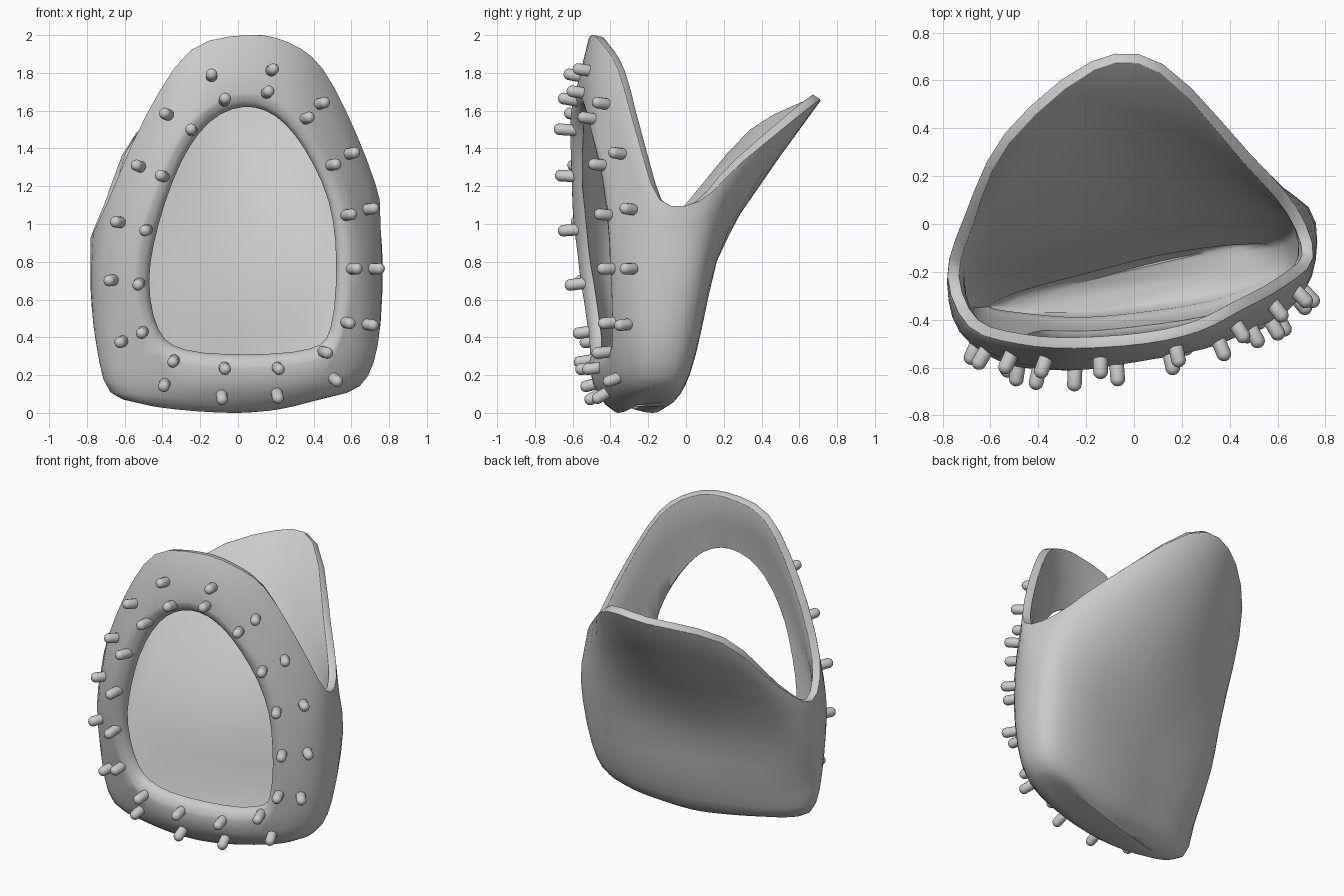
import bpy, bmesh
from mathutils import Vector
from mathutils.bvhtree import BVHTree

if "Cube" in bpy.data.objects:
    bpy.data.objects.remove(bpy.data.objects["Cube"])


def spline(p, n, closed):
    """Catmull-Rom through points p with n steps per span."""
    p = [Vector(v) for v in p]
    k = len(p)
    out = []
    for i in range(k if closed else k - 1):
        if closed:
            a, b, c, d = (p[(i + o) % k] for o in (-1, 0, 1, 2))
        else:
            b, c = p[i], p[i + 1]
            a = p[i - 1] if i else b * 2 - c
            d = p[i + 2] if i + 2 < k else c * 2 - b
        for s in range(n):
            t = s / n
            out.append(b + (c - a) * (t / 2) + (a * 2 - b * 5 + c * 4 - d) * (t * t / 2)
                       + (b * 3 - a - c * 3 + d) * (t ** 3 / 2))
    if not closed:
        out.append(p[-1])
    return out


def loft(bm, rings, cap_end):
    vs = [[bm.verts.new(c) for c in r] for r in rings]
    n = len(vs[0])
    for lo, hi in zip(vs, vs[1:]):
        for i in range(n):
            j = (i + 1) % n
            bm.faces.new((lo[i], lo[j], hi[j], hi[i]))
    bm.faces.new(vs[0][::-1])
    if cap_end:
        bm.faces.new(vs[-1])
    bm.normal_update()


def make_object(name, bm):
    me = bpy.data.meshes.new(name)
    bm.to_mesh(me)
    ob = bpy.data.objects.new(name, me)
    bpy.context.collection.objects.link(ob)
    return ob


def activate(ob):
    bpy.ops.object.select_all(action='DESELECT')
    ob.select_set(True)
    bpy.context.view_layer.objects.active = ob


# Pouch rings, anticlockwise from the front centre: rim, middle, low
rim = [(.05, -.5, 2), (.27, -.45, 1.96), (.45, -.36, 1.82), (.63, -.26, 1.47), (.75, -.14, 1.13),
       (.68, .07, 1.12), (.48, .3, 1.33), (.12, .67, 1.63), (-.18, .68, 1.63), (-.54, .38, 1.48),
       (-.71, .03, 1.1), (-.78, -.22, .93), (-.69, -.43, 1.12), (-.49, -.5, 1.57), (-.25, -.52, 1.92)]
mid = [(0, -.61, 1.4), (.3, -.55, 1.3), (.53, -.44, 1.08), (.68, -.32, .85), (.76, -.15, .75),
       (.73, .07, .78), (.48, .16, .8), (.1, .14, .8), (-.2, .08, .8), (-.55, -.03, .78),
       (-.73, -.14, .7), (-.78, -.26, .65), (-.73, -.45, .75), (-.55, -.58, .95), (-.28, -.63, 1.3)]
low = [(0, -.505, .3), (.3, -.46, .3), (.52, -.39, .32), (.67, -.3, .36), (.74, -.17, .36),
       (.69, .01, .34), (.45, .05, .3), (.1, .01, .3), (-.2, -.07, .3), (-.5, -.16, .3),
       (-.67, -.24, .33), (-.75, -.34, .36), (-.68, -.44, .33), (-.5, -.49, .3), (-.25, -.52, .3)]


def shrink(p, left, right, sy, z):
    mid_y = -.265 + .11 * p[0]
    rise = .06 if p[0] < 0 else .12
    return (p[0] * (left if p[0] < 0 else right), mid_y + (p[1] - mid_y) * sy, z + rise * p[0] ** 2)


bot = [shrink(p, .9, .87, .7, .075) for p in low]
cap = [shrink(p, .6, .55, .36, .0) for p in low]
cols = [spline(c, 3, False) for c in zip(cap, bot, low, mid, rim)]
rings = [spline(r, 3, True) for r in zip(*cols)]
base = min(v.z for r in rings for v in r)
rings = [[Vector((v.x, v.y, v.z - base)) for v in r] for r in rings]
bm = bmesh.new()
loft(bm, rings, False)
bvh = BVHTree.FromBMesh(bm)
pouch = make_object("pouch", bm)
bm.free()

# Wall thins out towards the rim and under the base
wall = pouch.vertex_groups.new(name="wall_thickness")
n = len(rings[0])
thin = {0: .45, 1: .55, 2: .7, len(rings) - 2: .9, len(rings) - 1: .65}
for r in range(len(rings)):
    wall.add(list(range(r * n, r * n + n)), thin.get(r, 1.0), 'REPLACE')


def on_front(x, z):
    return bvh.ray_cast(Vector((x, -3, z)), Vector((0, 1, 0)))[:2]


# Window cutter flared towards the front so the opening has a rounded lip
hole = [(.03, 1.62), (.2, 1.57), (.35, 1.4), (.48, 1.12), (.52, .8), (.49, .45), (.38, .34),
        (.05, .31), (-.28, .335), (-.42, .44), (-.47, .7), (-.42, 1.0), (-.3, 1.33), (-.15, 1.54)]
hole = spline([(x, 0, z) for x, z in hole], 3, True)
centre = Vector((.03, 0, .9))
front_y = [on_front(v.x, v.z)[0].y for v in hole]
sections = []
for depth, grow in ((-.3, .11), (-.012, .1), (.006, .06), (.022, .03), (.045, .008), (.07, 0), (.2, 0)):
    ring = []
    for v, y in zip(hole, front_y):
        q = v + (v - centre).normalized() * grow
        near = on_front(q.x, q.z)[0].y if depth < .05 else y
        ring.append(Vector((q.x, near + depth, q.z)))
    sections.append(ring)
bm = bmesh.new()
loft(bm, sections, True)
bmesh.ops.recalc_face_normals(bm, faces=bm.faces[:])
cutter = make_object("window_cutter", bm)
cutter.hide_render = True
bm.free()

# Wall thickness, softened rim, window
activate(pouch)
m = pouch.modifiers.new("wall", 'SOLIDIFY')
m.thickness = .075
m.offset = -1
m.vertex_group = "wall_thickness"
m = pouch.modifiers.new("soft_rim", 'BEVEL')
m.width = .018
m.segments = 2
m.limit_method = 'ANGLE'
m.angle_limit = 1.0
m = pouch.modifiers.new("window", 'BOOLEAN')
m.operation = 'DIFFERENCE'
m.solver = 'EXACT'
m.object = cutter
for name in [m.name for m in pouch.modifiers]:
    bpy.ops.object.modifier_apply(modifier=name)
bpy.data.objects.remove(cutter)
bpy.ops.object.shade_smooth_by_angle(angle=1.0)

# Two rows of round-ended pegs around the window
outer_row = [(-.145, 1.8), (.18, 1.83), (.44, 1.65), (.6, 1.38), (.7, 1.08), (.73, .76), (.7, .46),
             (.52, .17), (.21, .09), (-.09, .08), (-.4, .14), (-.63, .37), (-.68, .7), (-.64, 1.01),
             (-.53, 1.31), (-.38, 1.59)]
inner_row = [(-.075, 1.67), (.155, 1.71), (.365, 1.57), (.505, 1.32), (.59, 1.05), (.62, .76),
             (.59, .47), (.47, .31), (.215, .225), (-.075, .225), (-.35, .265), (-.52, .42),
             (-.54, .68), (-.5, .97), (-.41, 1.26), (-.255, 1.51)]
for label, row in (("outer_pegs", outer_row), ("inner_pegs", inner_row)):
    bm = bmesh.new()
    for x, z in row:
        loc, nor = on_front(.02 + (x - .02) * .97, .9 + (z - .9) * .98)
        if loc is None or loc.y > 0:
            continue
        nor = (nor + Vector((0, -.3, 0))).normalized()
        turn = nor.to_track_quat('Z', 'Y')
        made = bmesh.ops.create_uvsphere(bm, u_segments=12, v_segments=9, radius=.031)
        for v in made["verts"]:
            v.co.z += .055 if v.co.z > 0 else -.02
            v.co = turn @ v.co + loc
    pegs = make_object(label, bm)
    bm.free()
    activate(pegs)
    bpy.ops.object.shade_smooth_by_angle(angle=1.0)
